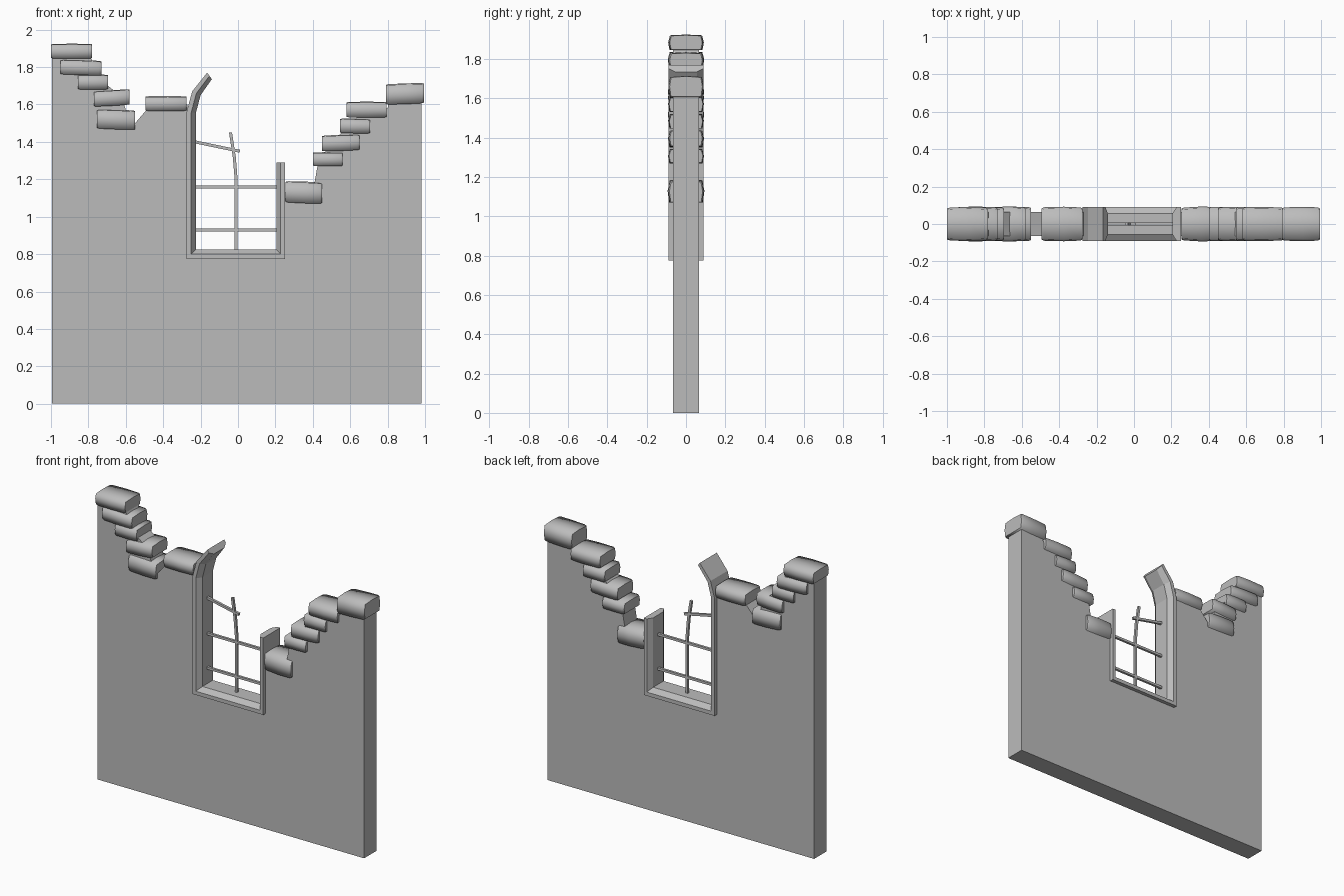
import bpy, bmesh, math, random
from mathutils import Vector

random.seed(4)
if "Cube" in bpy.data.objects:
    bpy.data.objects.remove(bpy.data.objects["Cube"], do_unlink=True)

GREY = (0.5, 0.5, 0.5, 1)
stone_grey = bpy.data.materials.new("stone_grey")
stone_grey.use_nodes = True
stone_grey.diffuse_color = GREY
stone_grey.node_tree.nodes["Principled BSDF"].inputs["Base Color"].default_value = GREY


def finish(name, bm):
    bmesh.ops.recalc_face_normals(bm, faces=bm.faces[:])
    mesh = bpy.data.meshes.new(name)
    bm.to_mesh(mesh)
    bm.free()
    mesh.materials.append(stone_grey)
    obj = bpy.data.objects.new(name, mesh)
    bpy.context.collection.objects.link(obj)
    return obj


def loft(name, rings, smooth=False):
    """Skin closed rings of points; smooth sides keep their end caps sharp."""
    bm = bmesh.new()
    loops = [[bm.verts.new(p) for p in ring] for ring in rings]
    count = len(loops[0])
    for a, b in zip(loops, loops[1:]):
        for i in range(count):
            j = (i + 1) % count
            bm.faces.new((a[i], a[j], b[j], b[i])).smooth = smooth
    for cap in (loops[0], loops[-1]):
        face = bm.faces.new(cap)
        for edge in face.edges:
            edge.smooth = False
    return finish(name, bm)


# Broken wall slab with the window opening in its outline
outline = [(-0.995, 0), (-0.995, 1.88), (-0.8, 1.88), (-0.76, 1.79), (-0.72, 1.72),
           (-0.62, 1.64), (-0.58, 1.5), (-0.55, 1.5), (-0.49, 1.57), (-0.48, 1.6),
           (-0.27, 1.6), (-0.27, 0.78), (0.245, 0.78), (0.245, 1.13), (0.4, 1.13),
           (0.43, 1.3), (0.5, 1.39), (0.58, 1.48), (0.68, 1.57), (0.8, 1.58),
           (0.81, 1.65), (0.98, 1.65), (0.98, 0)]
loft("wall", [[(x, y, z) for x, z in outline] for y in (-0.065, 0.065)])

# Window frame: a chamfered section swept between outer and inner edges
outer = [(0.25, 1.29), (0.25, 0.775), (-0.275, 0.775), (-0.275, 1.56),
         (-0.245, 1.67), (-0.165, 1.77)]
inner = [(0.205, 1.29), (0.205, 0.825), (-0.225, 0.825), (-0.225, 1.555),
         (-0.2, 1.65), (-0.14, 1.735)]
section = [(0, -0.09), (0.5, -0.09), (1, -0.055), (1, 0.055), (0.5, 0.09), (0, 0.09)]
rings = []
for o, i in zip(outer, inner):
    o, i = Vector(o), Vector(i)
    rings.append([(o.lerp(i, t).x, y, o.lerp(i, t).y) for t, y in section])
loft("window_frame", rings)


# Window bars, some of them bent
def bar(name, path, r=0.008):
    pts = [Vector((x, 0, z)) for x, z in path]
    rings = []
    for k, p in enumerate(pts):
        d = (pts[min(k + 1, len(pts) - 1)] - pts[max(k - 1, 0)]).normalized()
        side = Vector((-d.z, 0, d.x)) * r
        depth = Vector((0, r, 0))
        rings.append([p + side + depth, p + side - depth, p - side - depth, p - side + depth])
    loft(name, rings)


bar("lower_bar", [(-0.23, 0.93), (0.21, 0.93)])
bar("middle_bar", [(-0.23, 1.16), (0.21, 1.16)])
bar("broken_upper_bar", [(-0.23, 1.4), (0.01, 1.35)])
bar("upright_bar", [(-0.01, 0.82), (-0.01, 1.2), (-0.02, 1.32), (-0.04, 1.45)])

# Worn capping stones: left, right, bottom, top, tilt in degrees
profile = [(-0.92, -1), (0.92, -1), (1, 0), (0.9, 0.9), (0, 1), (-0.9, 0.9), (-1, 0)]
stones = {
    "left": [(-1, -0.78, 1.845, 1.925, 0), (-0.95, -0.73, 1.755, 1.84, -2),
             (-0.855, -0.695, 1.68, 1.76, 0), (-0.77, -0.58, 1.59, 1.68, 3),
             (-0.755, -0.55, 1.465, 1.575, -2), (-0.495, -0.275, 1.565, 1.645, 0)],
    "right": [(0.255, 0.45, 1.07, 1.19, -2), (0.4, 0.56, 1.27, 1.345, 0),
              (0.45, 0.65, 1.35, 1.44, 2), (0.545, 0.705, 1.445, 1.525, -1),
              (0.58, 0.795, 1.53, 1.615, 0), (0.79, 0.995, 1.6, 1.715, 2)],
}
for side, row in stones.items():
    for n, (x0, x1, z0, z1, tilt) in enumerate(row):
        cx, cz, hx, hz = (x0 + x1) / 2, (z0 + z1) / 2, (x1 - x0) / 2, (z1 - z0) / 2
        slope = math.tan(math.radians(tilt))
        rings = []
        for t, swell in ((-1, 0.92), (-0.85, 0.98), (0.1, 1), (0.88, 0.97), (1, 0.92)):
            hy = 0.092 * swell * random.uniform(0.97, 1.02)
            lean = slope * t * hx
            rings.append([(cx + t * hx, y * hy, cz + lean + z * (hz - abs(slope) * hx * 0.6) * swell)
                          for y, z in profile])
        loft(f"{side}_capping_stone_{n + 1}", rings, smooth=True)
